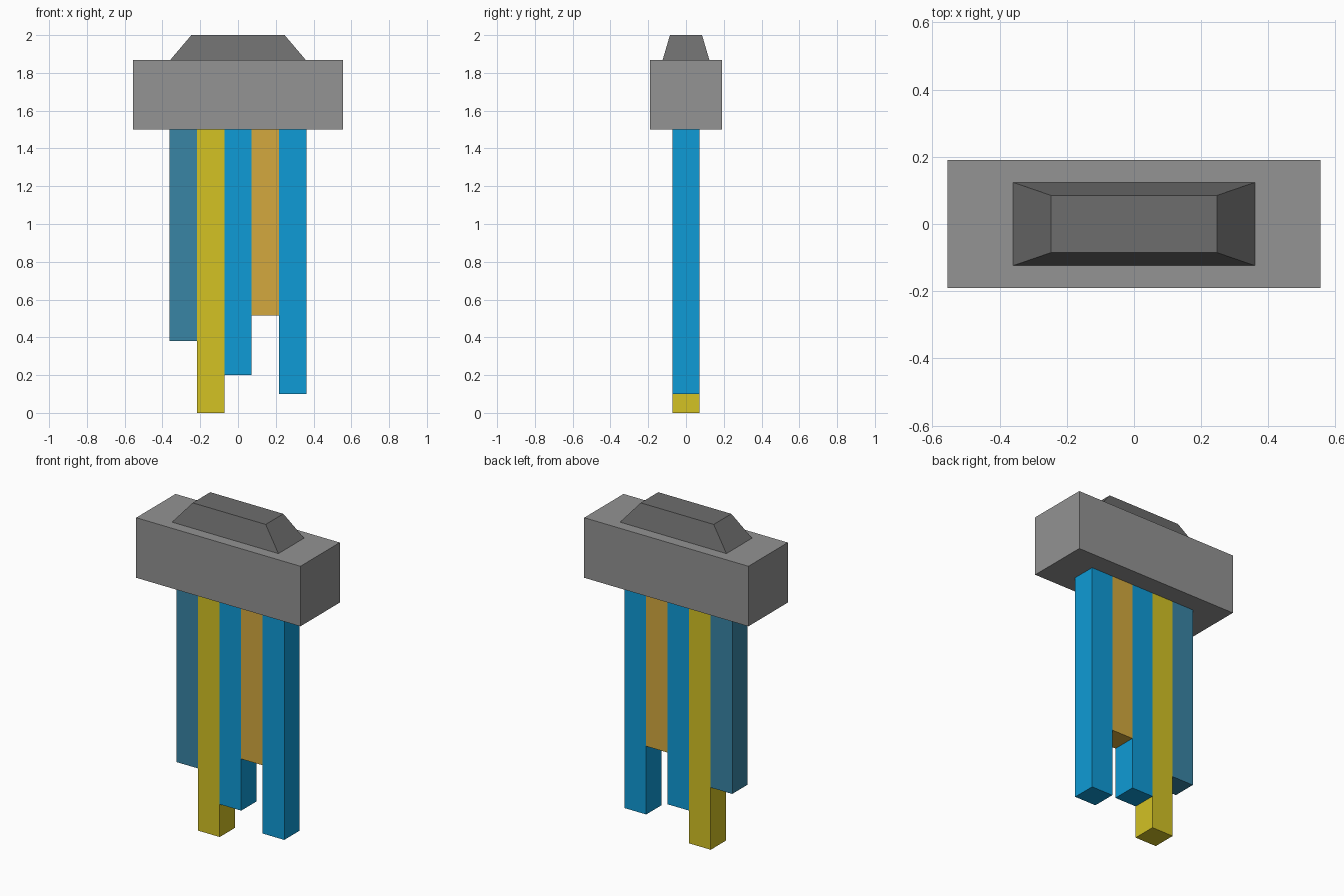
import bpy
import bmesh

if "Cube" in bpy.data.objects:
    bpy.data.objects.remove(bpy.data.objects["Cube"])


def material(name, rgb):
    """Flat material from 0-255 sRGB values."""
    def linear(c):
        c /= 255
        return c / 12.92 if c <= 0.04045 else ((c + 0.055) / 1.055) ** 2.4
    mat = bpy.data.materials.new(name)
    mat.diffuse_color = (*[linear(c) for c in rgb], 1)
    mat.use_nodes = True
    mat.node_tree.nodes["Principled BSDF"].inputs["Base Color"].default_value = mat.diffuse_color
    return mat


def block(name, mat, x, half_x, half_y, z0, z1, top_x=None, top_y=None):
    """Box from z0 to z1, optionally tapered to other half sizes at the top."""
    top_x, top_y = top_x or half_x, top_y or half_y
    bm = bmesh.new()
    bmesh.ops.create_cube(bm, size=2)
    for v in bm.verts:
        up = v.co.z > 0
        v.co.x = x + v.co.x * (top_x if up else half_x)
        v.co.y *= top_y if up else half_y
        v.co.z = z1 if up else z0
    mesh = bpy.data.meshes.new(name)
    bm.to_mesh(mesh)
    bm.free()
    mesh.materials.append(mat)
    obj = bpy.data.objects.new(name, mesh)
    bpy.context.collection.objects.link(obj)
    return obj


grey = material("grey", (147, 147, 147))
dark_grey = material("dark grey", (109, 109, 109))
blue = material("bright blue", (15, 155, 214))
dull_blue = material("dull blue", (57, 133, 165))
yellow = material("yellow", (211, 194, 36))
orange = material("orange", (211, 169, 62))

# Head block and tapered cap
block("head_block", grey, 0, 0.555, 0.19, 1.5, 1.867)
block("tapered_cap", dark_grey, 0, 0.36, 0.124, 1.867, 2.0, 0.247, 0.085)

# Row of hanging square bars, left to right: colour and bottom height
WIDTH = 0.1455
bars = [(dull_blue, 0.38), (yellow, 0.0), (blue, 0.2), (orange, 0.516), (blue, 0.099)]
for i, (mat, bottom) in enumerate(bars):
    block(f"hanging_bar_{i + 1}", mat, (i - 2) * WIDTH, WIDTH / 2, WIDTH / 2, bottom, 1.5)
